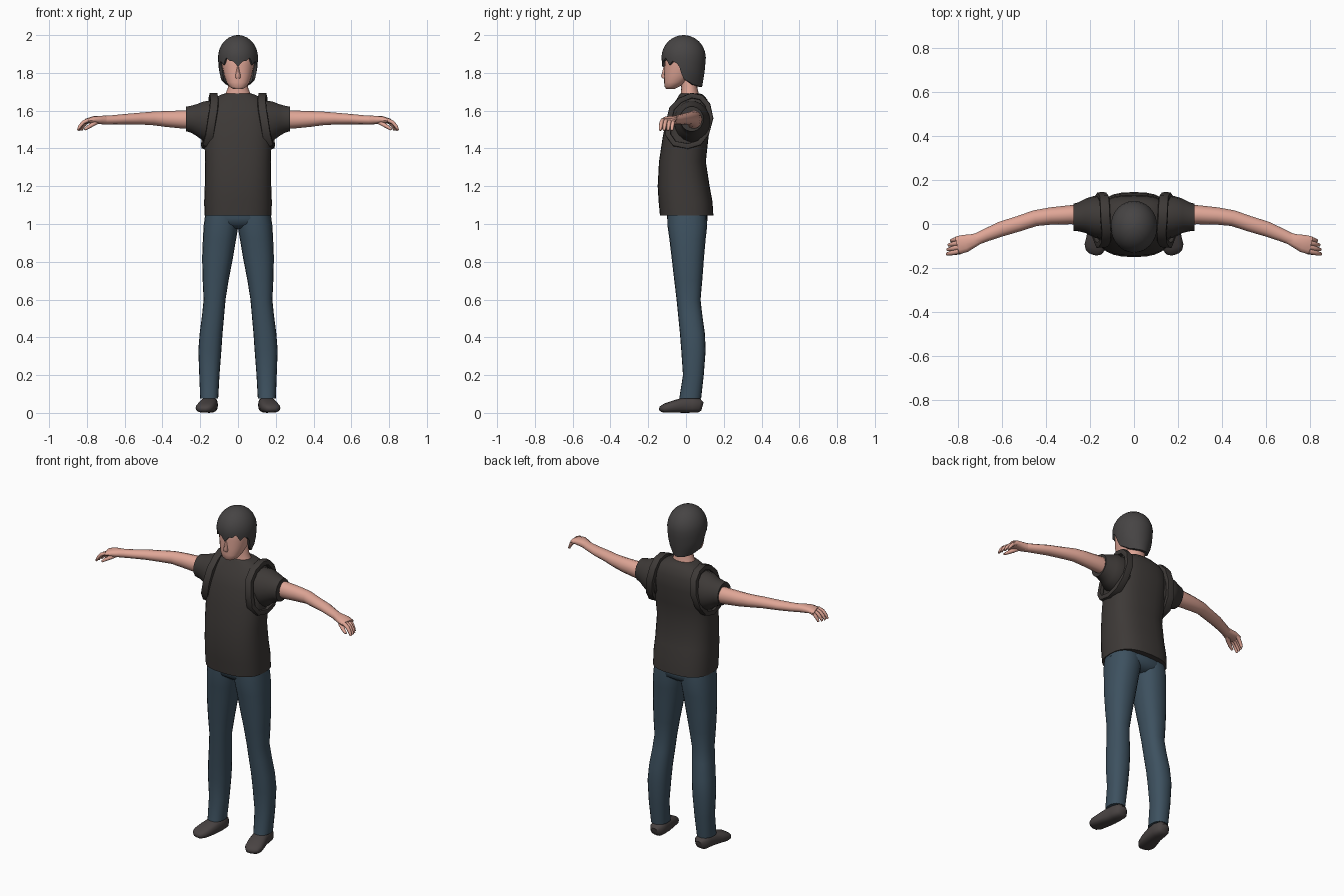
import bpy, bmesh, math
from mathutils import Vector as V


def material(name, rgb):
    m = bpy.data.materials.new(name)
    m.diffuse_color = (*rgb, 1)
    return m


SKIN = material("skin", (0.74, 0.38, 0.305))
SHIRT = material("charcoal_cloth", (0.047, 0.041, 0.038))
HAIR = material("dark_hair", (0.062, 0.058, 0.058))
DENIM = material("blue_denim", (0.047, 0.082, 0.115))
SHOE = material("dark_shoe", (0.066, 0.056, 0.055))


def skin(name, mat, rings, mirror=False, loop=False, caps=(True, True), angle=50):
    """Join rings of points into one surface."""
    bm = bmesh.new()
    vs = [[bm.verts.new(p) for p in r] for r in rings]
    n = len(vs[0])
    pairs = list(zip(vs, vs[1:])) + ([(vs[-1], vs[0])] if loop else [])
    for a, b in pairs:
        for i in range(n):
            j = (i + 1) % n
            bm.faces.new((a[i], a[j], b[j], b[i]))
    if not loop:
        for ring, use in zip((vs[0], vs[-1]), caps):
            if use:
                bm.faces.new(ring)
    bmesh.ops.recalc_face_normals(bm, faces=bm.faces)
    me = bpy.data.meshes.new(name)
    bm.to_mesh(me)
    bm.free()
    me.materials.append(mat)
    ob = bpy.data.objects.new(name, me)
    bpy.context.collection.objects.link(ob)
    bpy.ops.object.select_all(action='DESELECT')
    ob.select_set(True)
    bpy.context.view_layer.objects.active = ob
    bpy.ops.object.shade_smooth_by_angle(angle=math.radians(angle))
    if mirror:
        ob.modifiers.new("mirror", 'MIRROR')
    return ob


def ring(c, u, v, n=16, e=2.0):
    """Superellipse around c with half axes u and v."""
    pts = []
    for i in range(n):
        a = 2 * math.pi * i / n
        f = [math.copysign(abs(k) ** (2 / e), k) if abs(k) > 1e-6 else 0
             for k in (math.cos(a), math.sin(a))]
        pts.append(V(c) + V(u) * f[0] + V(v) * f[1])
    return pts


def stack(name, mat, rows, n=20, e=2.0, **kw):
    """Upright part from rows of z, x0, x1, y0, y1."""
    return skin(name, mat, [ring(((a + b) / 2, (c + d) / 2, z), ((b - a) / 2, 0, 0),
                                 (0, (d - c) / 2, 0), n, e) for z, a, b, c, d in rows], **kw)


def tube(name, mat, path, n=12, e=2.0, **kw):
    """Part along a path of x, y, z, half width, half height."""
    pts = [V(p[:3]) for p in path]
    rings = []
    for i, p in enumerate(path):
        t = (pts[min(i + 1, len(pts) - 1)] - pts[max(i - 1, 0)]).normalized()
        w = t.cross(V((0, 0, 1))).normalized()
        rings.append(ring(pts[i], w * p[3], w.cross(t) * p[4], n, e))
    return skin(name, mat, rings, mirror=True, **kw)


def interp(keys, x):
    for (a, p), (b, q) in zip(keys, keys[1:]):
        if x <= b:
            return p + (q - p) * max(0, (x - a) / (b - a))
    return keys[-1][1]


# shirt body
stack("shirt", SHIRT, [(z, -h, h, a, b) for z, h, a, b in (
    (1.045, .178, -.138, .145), (1.12, .179, -.145, .14), (1.2, .176, -.15, .125),
    (1.33, .174, -.143, .105), (1.45, .178, -.125, .118), (1.55, .18, -.105, .132),
    (1.62, .168, -.078, .128), (1.66, .135, -.05, .112), (1.685, .09, -.035, .09),
    (1.692, .065, -.03, .07))], n=28, e=2.6)

# sleeves
skin("sleeve", SHIRT, [ring((x, y, z), (0, ry, 0), (0, 0, rz), 18) for x, y, z, ry, rz in (
    (.12, .025, 1.55, .095, .105), (.18, .033, 1.543, .095, .108),
    (.22, .037, 1.55, .078, .085), (.25, .033, 1.555, .066, .072),
    (.275, .03, 1.556, .062, .066))], mirror=True)

# shoulder straps looping around each arm
loop = [V(p) for p in (
    (.13, .03, 1.68), (.125, -.03, 1.655), (.128, -.075, 1.61), (.14, -.092, 1.54),
    (.152, -.093, 1.47), (.165, -.06, 1.425), (.172, .01, 1.412), (.172, .07, 1.43),
    (.162, .108, 1.48), (.146, .13, 1.56), (.135, .115, 1.63), (.132, .08, 1.67))]
mid = V((.145, .02, 1.55))
strap = []
for i, p in enumerate(loop):
    t = (loop[(i + 1) % len(loop)] - loop[i - 1]).normalized()
    out = p - mid
    out.x = 0
    out = (out - t * out.dot(t)).normalized()
    strap.append(ring(p, t.cross(out) * .023, out * .015, 8, 5))
skin("shoulder_strap", SHIRT, strap, mirror=True, loop=True, angle=40)

# neck and head
stack("neck", SKIN, [(1.64, -.075, .075, -.035, .075), (1.69, -.066, .066, -.028, .068),
                     (1.72, -.054, .054, -.025, .06), (1.79, -.052, .052, -.03, .06)])
stack("head", SKIN, [(z, -h, h, a, b) for z, h, a, b in (
    (1.715, .026, -.105, -.06), (1.727, .046, -.113, -.035), (1.75, .061, -.116, .0),
    (1.79, .075, -.117, .045), (1.84, .086, -.115, .075), (1.9, .09, -.115, .088),
    (1.95, .07, -.085, .065), (1.975, .035, -.05, .03))], e=2.2)
stack("nose", SKIN, [(1.77, -.012, .012, -.124, -.1), (1.782, -.014, .014, -.132, -.1),
                     (1.83, -.006, .006, -.119, -.1)], n=8)

# hair: dome with a jagged fringe, sideburns and a longer back
HAIRLINE = [(0, 1.832), (15, 1.865), (24, 1.862), (36, 1.88), (48, 1.842), (60, 1.862),
            (76, 1.845), (88, 1.77), (100, 1.758), (120, 1.738), (150, 1.728), (180, 1.725)]
WIDTH = [(1.72, .062), (1.76, .088), (1.82, .102), (1.88, .106)]
FRONT = [(1.72, .105), (1.83, .113), (1.88, .118)]
BACK = [(1.72, .096), (1.8, .11), (1.88, .117)]
N, ROWS = 60, 10


def hair_point(a, z, scale=1.0):
    k = scale * (math.sqrt(max(0, 1 - ((z - 1.88) / .12) ** 2)) if z > 1.88 else 1)
    depth = interp(FRONT if math.cos(a) > 0 else BACK, z)
    return V((math.sin(a) * interp(WIDTH, z) * k, -.012 - math.cos(a) * depth * k, z))


rings = []
for r in range(-1, ROWS + 1):
    s = math.sin(max(r, 0) / ROWS * math.pi / 2 * .97)
    row = []
    for i in range(N):
        a = 2 * math.pi * i / N
        deg = math.degrees(a)
        z0 = interp(HAIRLINE, min(deg, 360 - deg))
        row.append(hair_point(a, z0 + (2.0 - z0) * s, .84 if r < 0 else 1))
    rings.append(row)
skin("hair", HAIR, rings, caps=(False, True))

# trousers
stack("trouser_seat", DENIM, [(.975, -.09, .09, -.055, .075), (1.0, -.15, .15, -.09, .11),
                              (1.03, -.177, .177, -.1, .115), (1.09, -.165, .165, -.1, .108)],
      n=24, e=2.4)
stack("trouser_leg", DENIM, [
    (.075, .105, .2, -.036, .08), (.2, .098, .205, -.016, .094), (.33, .088, .21, -.025, .104),
    (.42, .082, .203, -.032, .1), (.52, .073, .19, -.042, .086), (.6, .066, .182, -.05, .077),
    (.7, .05, .187, -.062, .086), (.82, .027, .19, -.076, .095), (.92, .01, .186, -.088, .104),
    (.99, -.002, .182, -.098, .112), (1.06, -.005, .172, -.098, .108)], e=2.3, mirror=True)

# shoes
tube("shoe", SHOE, [(.148, .087, .034, .022, .022), (.148, .07, .039, .04, .037),
                    (.15, .03, .042, .044, .041), (.154, -.01, .041, .046, .041),
                    (.165, -.06, .034, .05, .033), (.177, -.105, .026, .049, .025),
                    (.184, -.128, .02, .036, .017), (.187, -.137, .018, .018, .008)],
     n=16, e=2.7)

# arms bending forward at the elbow, ending in flattened palms
tube("arm", SKIN, [(.2, .042, 1.553, .045, .05), (.29, .042, 1.553, .043, .048),
                   (.38, .036, 1.556, .039, .042), (.45, .026, 1.559, .036, .036),
                   (.52, .002, 1.558, .035, .031), (.6, -.022, 1.555, .034, .027),
                   (.67, -.05, 1.551, .029, .024), (.72, -.072, 1.55, .026, .023)])
tube("palm", SKIN, [(.7, -.064, 1.55, .025, .022), (.73, -.076, 1.551, .031, .022),
                    (.765, -.088, 1.552, .04, .019), (.8, -.097, 1.546, .041, .013)], e=2.4)

# fingers curling down, and thumb
for i, (off, reach) in enumerate(((-.031, .95), (-.011, 1.0), (.01, 1.0), (.03, .9))):
    path = [(.785, 0, 1.55, .011, .011), (.785 + .028 * reach, -.006, 1.538, .011, .01),
            (.785 + .046 * reach, -.01, 1.518, .01, .009),
            (.785 + .058 * reach, -.012, 1.496, .007, .006)]
    tube("finger_%d" % (i + 1), SKIN,
         [(x + off * -.25, y - .093 + off, z, w, h) for x, y, z, w, h in path], n=8)
tube("thumb", SKIN, [(.74, -.092, 1.545, .013, .014), (.765, -.113, 1.53, .013, .012),
                     (.79, -.127, 1.515, .011, .01), (.812, -.134, 1.5, .007, .006)], n=8)
